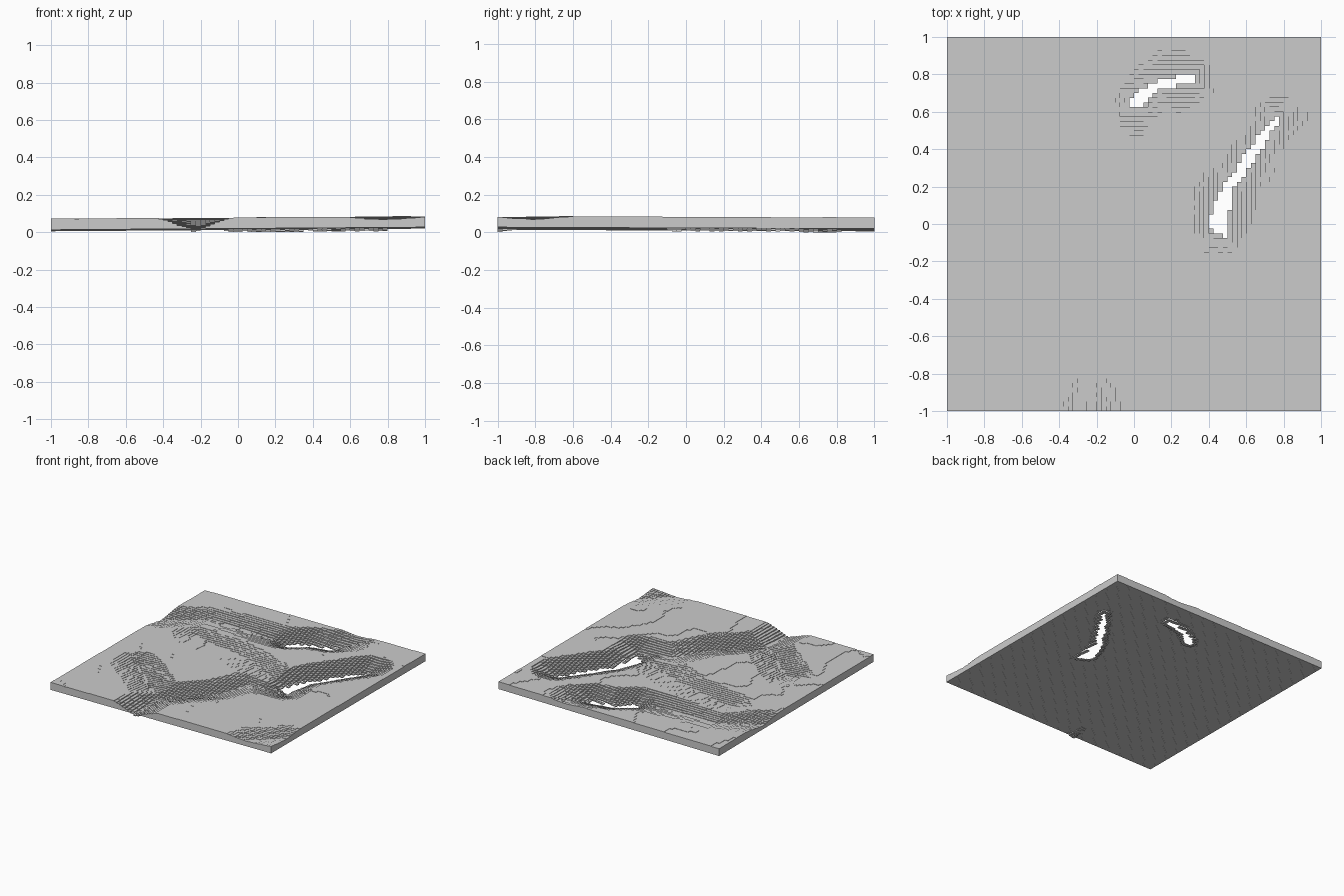
import bpy, bmesh, math
from mathutils import Vector, noise

if "Cube" in bpy.data.objects:
    bpy.data.objects.remove(bpy.data.objects["Cube"])

N = 80                     # cells per side
S = 2.0 / N
WIDTH = 0.2                # half width of every valley

# Valleys: path points as (x, y, depth)
EAST_RAVINE = [(0.77, 0.57, 0.076), (0.51, 0.2, 0.086), (0.45, 0.01, 0.097),
               (0.5, -0.1, 0.06), (0.22, -0.13, 0.03), (0.08, -0.42, 0.045),
               (-0.22, -0.72, 0.045), (-0.23, -1, 0.076)]
NORTH_RAVINE = [(0.4, 0.86, 0.04), (0.3, 0.78, 0.084), (0.14, 0.75, 0.084),
                (0, 0.64, 0.084), (-0.12, 0.63, 0.04), (-0.7, 0.62, 0.022),
                (-1, 0.42, 0.035)]
GULLY = [(-0.6, 0.32, 0.02), (-0.05, 0.2, 0.014), (0.4, -0.02, 0.03)]
PIT = [(-0.67, -0.35, 0.027), (-0.22, -0.72, 0.03)]
CORNER = [(0.76, -1, 0.02), (1, -0.8, 0.02)]
VALLEYS = [EAST_RAVINE, NORTH_RAVINE, GULLY, PIT, CORNER]
SEGMENTS = [pair for path in VALLEYS for pair in zip(path, path[1:])]


def valley_depth(x, y):
    best = 0.0
    for (ax, ay, ad), (bx, by, bd) in SEGMENTS:
        dx, dy = bx - ax, by - ay
        t = ((x - ax) * dx + (y - ay) * dy) / (dx * dx + dy * dy)
        t = min(1.0, max(0.0, t))
        dist = math.hypot(x - ax - t * dx, y - ay - t * dy)
        if dist < WIDTH:
            best = max(best, (ad + t * (bd - ad)) * (1 - dist / WIDTH) ** 1.2)
    return best


def column(i, j):
    """Bottom and top height of one cell, or None where the ravine cuts through."""
    x, y = -1 + (i + 0.5) * S, -1 + (j + 0.5) * S
    base = 0.019 + 0.007 * x - 0.004 * y
    rough = noise.noise(Vector((x, y, 0.7)) * 3)
    fine = noise.noise(Vector((x, y, 0.6)) * 12)
    top = base + 0.06 + 0.003 * rough - valley_depth(x, y) * (1 + 0.1 * fine)
    top = round(top / 0.0025) * 0.0025
    if top < base - 0.009:
        return None
    low = base if top > base + 0.007 else max(0.0, top - 0.007)
    return low, max(top, low + 0.004)


cells = {(i, j): column(i, j) for i in range(N) for j in range(N)}
bm = bmesh.new()


def quad(*pts):
    bm.faces.new([bm.verts.new(p) for p in pts])


def wall(p, q, z0, z1):
    if z1 - z0 > 1e-6:
        quad((*p, z0), (*q, z0), (*q, z1), (*p, z1))


# Stepped columns: top, underside and the exposed part of each side
for (i, j), cell in cells.items():
    if not cell:
        continue
    lo, hi = cell
    x0, y0 = -1 + i * S, -1 + j * S
    c = [(x0, y0), (x0 + S, y0), (x0 + S, y0 + S), (x0, y0 + S)]
    quad(*[(*p, hi) for p in c])
    quad(*[(*p, lo) for p in reversed(c)])
    for k, (di, dj) in enumerate([(0, -1), (1, 0), (0, 1), (-1, 0)]):
        p, q = c[k], c[(k + 1) % 4]
        other = cells.get((i + di, j + dj))
        if not other:
            wall(p, q, lo, hi)
        else:
            wall(p, q, max(lo, other[1]), hi)
            wall(p, q, lo, min(hi, other[0]))

# Stand the slab on z = 0
drop = min(v.co.z for v in bm.verts)
for v in bm.verts:
    v.co.z -= drop

mesh = bpy.data.meshes.new("terrain_slab")
bm.to_mesh(mesh)
bm.free()
slab = bpy.data.objects.new("terrain_slab", mesh)
bpy.context.collection.objects.link(slab)
